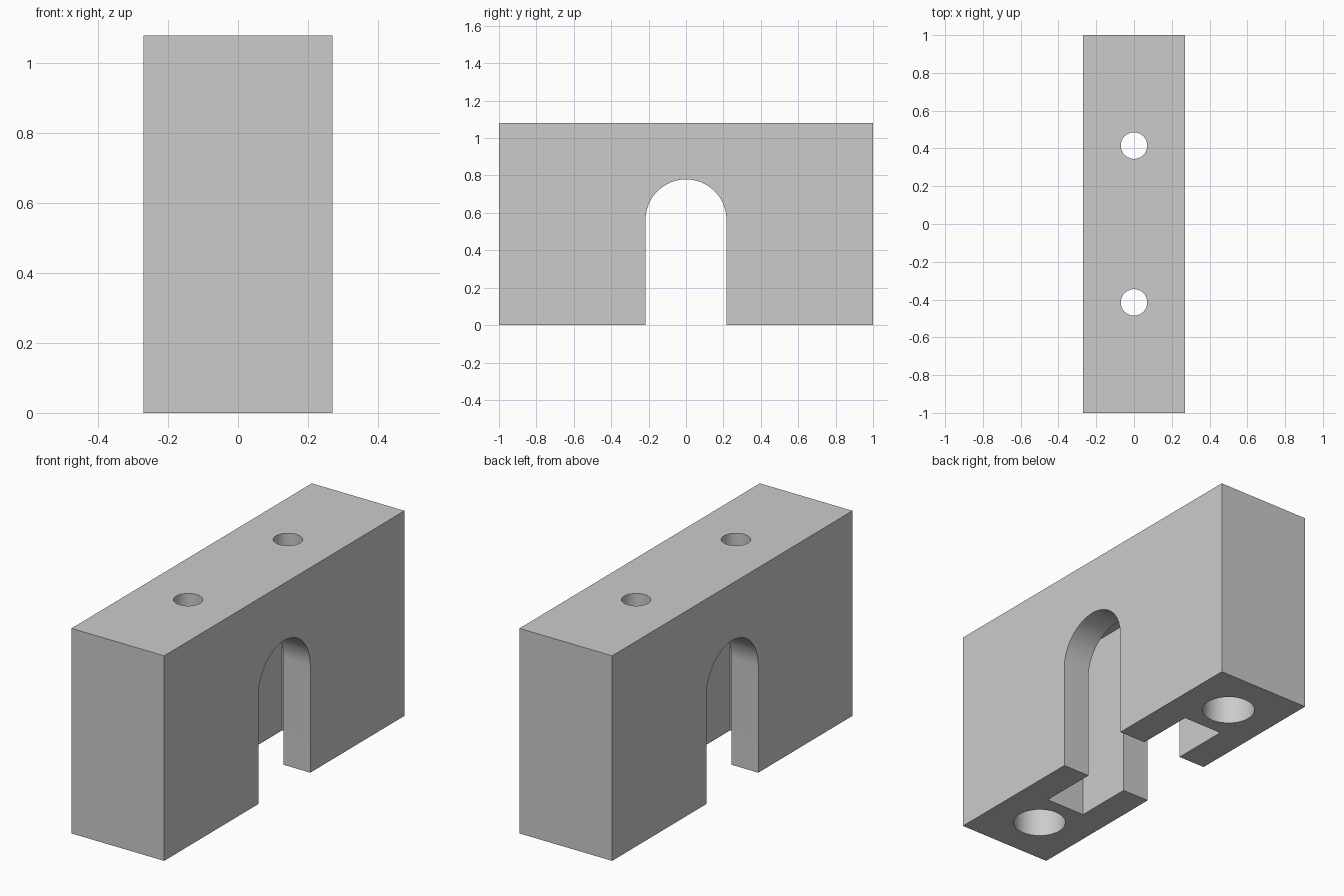
import bpy
import bmesh
import math

default = bpy.data.objects.get("Cube")
if default:
    bpy.data.objects.remove(default, do_unlink=True)

# Plain grey for the whole part
grey = bpy.data.materials.new("light grey")
grey.use_nodes = True
colour = (0.6, 0.6, 0.6, 1)
grey.diffuse_color = colour
grey.node_tree.nodes["Principled BSDF"].inputs["Base Color"].default_value = colour

LENGTH, WIDTH, HEIGHT = 2.0, 0.54, 1.08
ARCH_R, ARCH_SPRING = 0.216, 0.563
POCKET_X, POCKET_Y, POCKET_TOP = 0.114, 0.53, 0.946


def add_object(name, bm):
    bmesh.ops.recalc_face_normals(bm, faces=bm.faces)
    mesh = bpy.data.meshes.new(name)
    bm.to_mesh(mesh)
    bm.free()
    mesh.materials.append(grey)
    obj = bpy.data.objects.new(name, mesh)
    bpy.context.collection.objects.link(obj)
    return obj


def box(name, x, y, z0, z1):
    """Box centred on the z axis, with half sizes x and y."""
    bm = bmesh.new()
    bmesh.ops.create_cube(bm, size=2)
    for v in bm.verts:
        v.co = (v.co.x * x, v.co.y * y, z0 if v.co.z < 0 else z1)
    return add_object(name, bm)


def cylinder(name, y, radius, z0, z1):
    bm = bmesh.new()
    bmesh.ops.create_cone(bm, cap_ends=True, segments=64, radius1=radius,
                          radius2=radius, depth=z1 - z0)
    bmesh.ops.translate(bm, verts=bm.verts, vec=(0, y, (z0 + z1) / 2))
    return add_object(name, bm)


def arch(name):
    """Round-topped slot running right through along x."""
    profile = [(-ARCH_R, -0.1), (ARCH_R, -0.1)]
    for i in range(49):
        a = math.pi * i / 48
        profile.append((ARCH_R * math.cos(a), ARCH_SPRING + ARCH_R * math.sin(a)))
    bm = bmesh.new()
    face = bm.faces.new([bm.verts.new((-WIDTH, y, z)) for y, z in profile])
    ext = bmesh.ops.extrude_face_region(bm, geom=[face])
    verts = [g for g in ext["geom"] if isinstance(g, bmesh.types.BMVert)]
    bmesh.ops.translate(bm, verts=verts, vec=(WIDTH * 2, 0, 0))
    return add_object(name, bm)


# Solid body and the shapes removed from it
block = box("arched_block", WIDTH / 2, LENGTH / 2, 0, HEIGHT)
cutters = [box("pocket_cutter", POCKET_X, POCKET_Y, -0.1, POCKET_TOP),
           arch("arch_cutter")]
for side, s in (("front", -1), ("back", 1)):
    cutters.append(cylinder(side + "_top_hole_cutter", s * 0.415, 0.07, 0.9, 1.2))
    cutters.append(cylinder(side + "_bottom_hole_cutter", s * 0.73, 0.129, -0.1, 0.45))

for cutter in cutters:
    mod = block.modifiers.new(cutter.name, "BOOLEAN")
    mod.operation = "DIFFERENCE"
    mod.solver = "EXACT"
    mod.object = cutter

# Bake the cuts, then discard the cutters
bpy.context.view_layer.update()
depsgraph = bpy.context.evaluated_depsgraph_get()
result = bpy.data.meshes.new_from_object(block.evaluated_get(depsgraph))
block.modifiers.clear()
block.data = result
result.materials.clear()
result.materials.append(grey)
for poly in result.polygons:
    poly.material_index = 0
for cutter in cutters:
    bpy.data.objects.remove(cutter, do_unlink=True)

# Smooth round walls with crisp edges
bpy.ops.object.select_all(action="DESELECT")
block.select_set(True)
bpy.context.view_layer.objects.active = block
bpy.ops.object.shade_smooth_by_angle(angle=math.radians(30))
